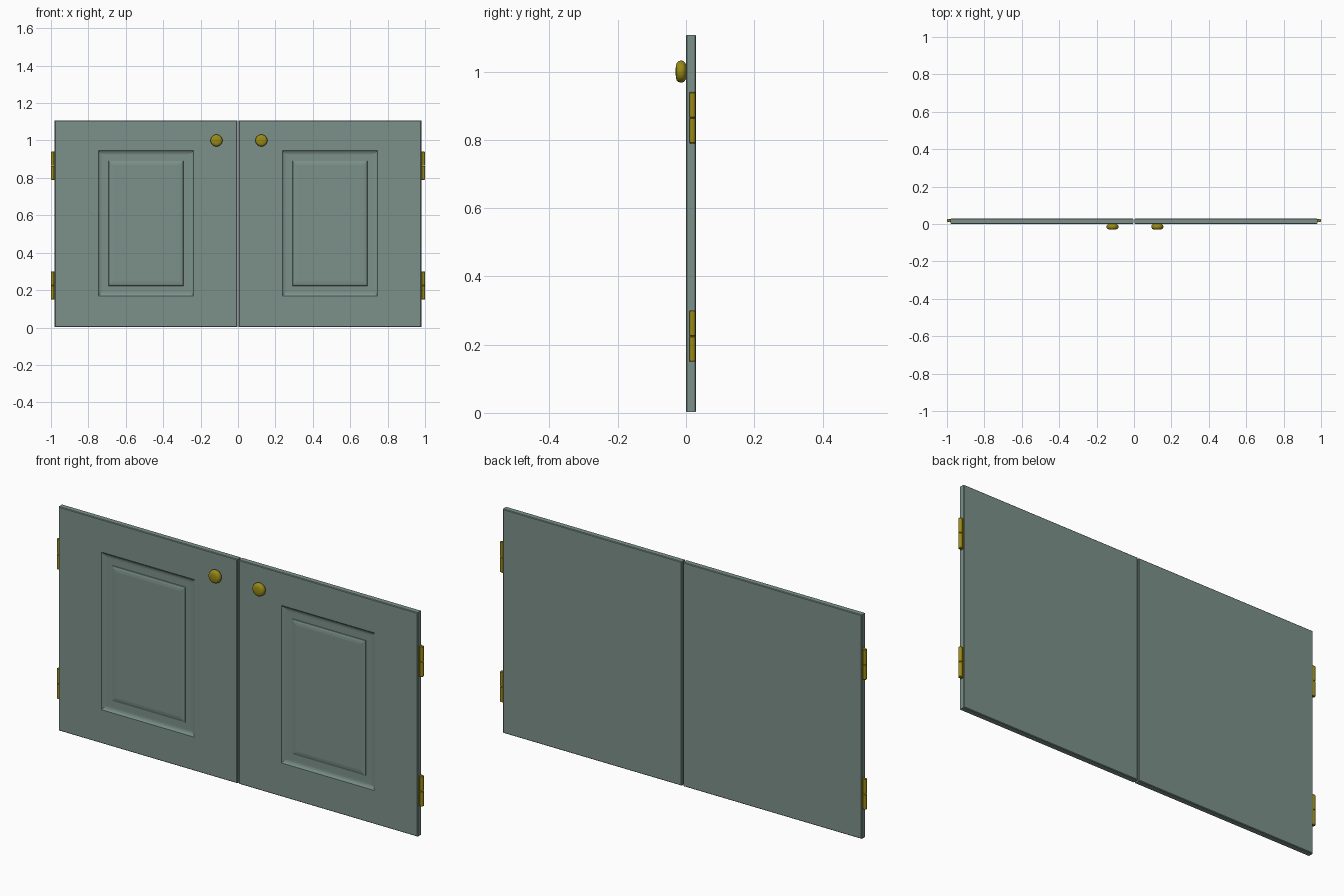
import bpy, bmesh, math

if "Cube" in bpy.data.objects:
    bpy.data.objects.remove(bpy.data.objects["Cube"])


def material(name, color):
    m = bpy.data.materials.new(name)
    m.diffuse_color = color
    m.use_nodes = True
    m.node_tree.nodes["Principled BSDF"].inputs["Base Color"].default_value = m.diffuse_color
    return m


PAINT = material("sage_paint", (0.20, 0.285, 0.255, 1))
BRASS = material("brass", (0.32, 0.25, 0.008, 1))


def finish(name, bm, mat, smooth=None):
    bmesh.ops.recalc_face_normals(bm, faces=bm.faces)
    mesh = bpy.data.meshes.new(name)
    bm.to_mesh(mesh)
    bm.free()
    mesh.materials.append(mat)
    ob = bpy.data.objects.new(name, mesh)
    bpy.context.collection.objects.link(ob)
    if smooth:
        bpy.ops.object.select_all(action='DESELECT')
        ob.select_set(True)
        bpy.context.view_layer.objects.active = ob
        bpy.ops.object.shade_smooth_by_angle(angle=math.radians(smooth))
    return ob


def loft(bm, rings):
    """Skin between closed rings of points and cap both ends."""
    rings = [[bm.verts.new(p) for p in r] for r in rings]
    for a, b in zip(rings, rings[1:]):
        n = len(a)
        for i in range(n):
            j = (i + 1) % n
            bm.faces.new((a[i], a[j], b[j], b[i]))
    bm.faces.new(rings[0])
    bm.faces.new(rings[-1])


def rect(x0, x1, z0, z1, inset, y):
    x0, x1, z0, z1 = x0 + inset, x1 - inset, z0 + inset, z1 - inset
    return [(x0, y, z0), (x1, y, z0), (x1, y, z1), (x0, y, z1)]


def door(name, x0, x1):
    # Slab edge profile, then the moulded panel profile on the front
    slab = (x0, x1, 0.002, 1.108)
    panel = (x0 + 0.233, x1 - 0.233, 0.168, 0.946)
    rings = [rect(*slab, i, y) for i, y in
             [(0.003, 0.03), (0, 0.027), (0, 0.003), (0.003, 0)]]
    rings += [rect(*panel, i, y) for i, y in
              [(0, 0), (0.004, 0.003), (0.010, 0.0065), (0.017, 0.0085),
               (0.025, 0.009), (0.055, 0.009), (0.056, 0.0065),
               (0.066, 0.0035), (0.078, 0.002)]]
    bm = bmesh.new()
    loft(bm, rings)
    finish(name, bm, PAINT)


def knob(name, x):
    # Turned profile (radius, y) with a domed face
    profile = [(0.020, 0.001), (0.025, -0.002), (0.030, -0.006),
               (0.032, -0.011), (0.032, -0.017), (0.030, -0.023),
               (0.026, -0.027), (0.018, -0.0295), (0.006, -0.0305)]
    n = 32
    bm = bmesh.new()
    loft(bm, [[(x + r * math.cos(2 * math.pi * i / n), y,
                1.0 + r * math.sin(2 * math.pi * i / n)) for i in range(n)]
              for r, y in profile])
    finish(name, bm, BRASS, 40)


def hinge(name, side, z0):
    bm = bmesh.new()
    # Leaf against the door edge
    xs = sorted((side * 0.974, side * 0.985))
    loft(bm, [rect(*xs, z0, z0 + 0.15, 0, y) for y in (0.010, 0.028)])
    # Barrel in two knuckles with softened ends
    n, r = 20, 0.009
    for a, b in ((z0, z0 + 0.0745), (z0 + 0.0755, z0 + 0.15)):
        loft(bm, [[(side * 0.991 + k * math.cos(2 * math.pi * i / n),
                    0.019 + k * math.sin(2 * math.pi * i / n), z)
                   for i in range(n)]
                  for k, z in ((r - 0.002, a), (r, a + 0.002),
                               (r, b - 0.002), (r - 0.002, b))])
    finish(name, bm, BRASS, 35)


# Pair of doors, each with its knob and two hinges
for label, side, span, kx in (("left", -1, (-0.98, -0.004), -0.115),
                              ("right", 1, (0.004, 0.98), 0.125)):
    door(label + "_door", *span)
    knob(label + "_knob", kx)
    for level, z in (("lower", 0.15), ("upper", 0.79)):
        hinge(f"{label}_{level}_hinge", side, z)
